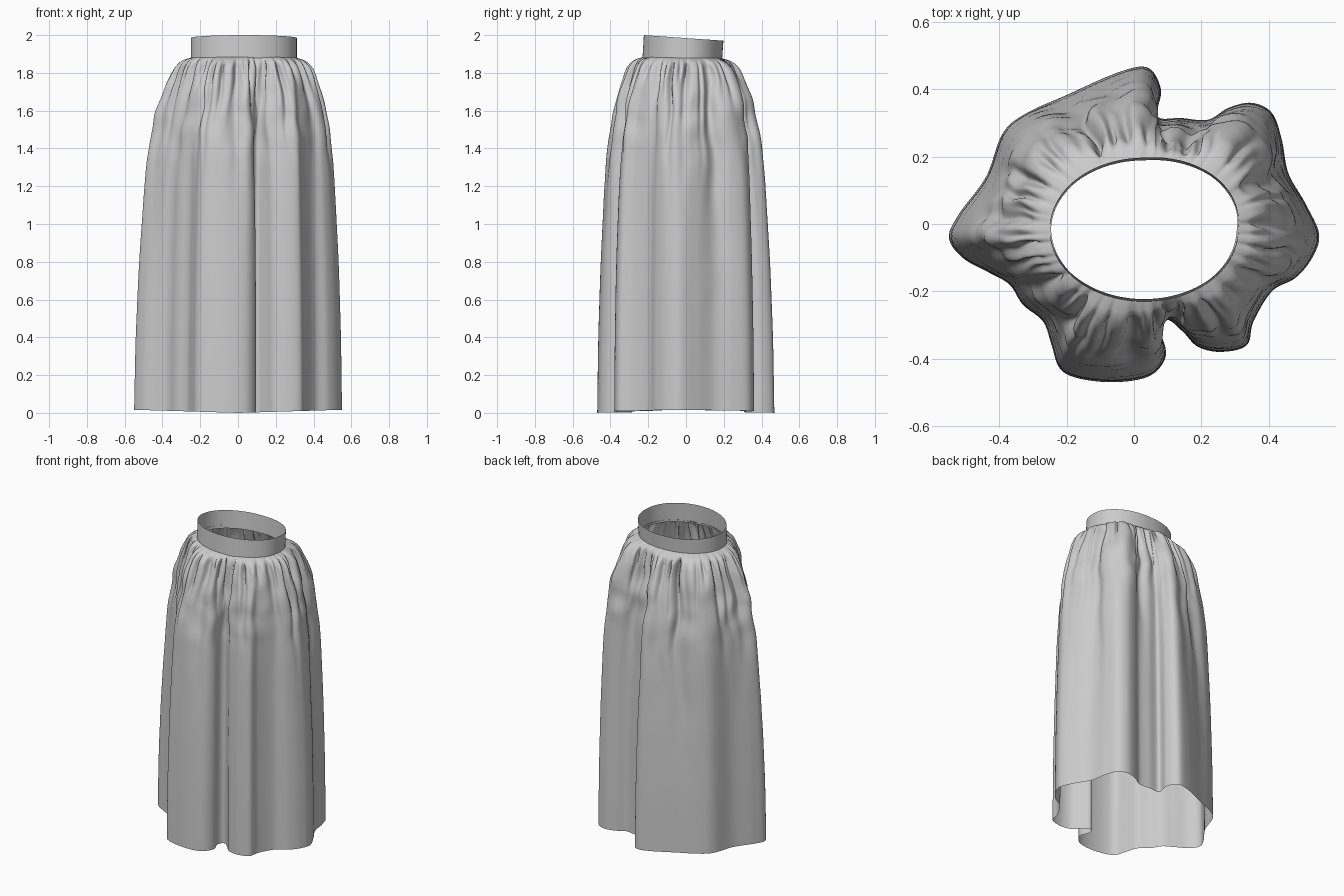
import bpy, bmesh, math, random
from mathutils import Vector, noise

if "Cube" in bpy.data.objects:
    bpy.data.objects.remove(bpy.data.objects["Cube"])

random.seed(7)
N = 480            # columns around the skirt
TAU = 2 * math.pi
TOP = 1.885        # where cloth meets the band

# hem outline seen from above, counter-clockwise from the right side
HEM = [(.55, -.03), (.51, .06), (.46, .15), (.44, .25), (.41, .33), (.35, .36), (.28, .345),
       (.22, .31), (.14, .315), (.07, .32), (.08, .40), (.04, .465), (-.05, .45), (-.2, .385),
       (-.32, .33), (-.39, .27), (-.44, .14), (-.52, .03), (-.55, -.04), (-.51, -.10),
       (-.43, -.145), (-.37, -.18), (-.33, -.24), (-.27, -.29), (-.245, -.36), (-.22, -.43),
       (-.16, -.46), (-.05, -.47), (.05, -.45), (.095, -.39), (.075, -.32), (.10, -.285),
       (.145, -.32), (.19, -.365), (.26, -.38), (.335, -.36), (.355, -.29), (.41, -.20),
       (.48, -.16), (.53, -.1)]
# height -> how far the cloth has spread from waist (0) to hem (1)
SPREAD = [(0, 1), (.4, .975), (.8, .92), (1.2, .83), (1.4, .755), (1.65, .56),
          (1.75, .43), (1.82, .32), (1.855, .24), (1.875, .14), (TOP, 0)]


def closed_spline(pts, n):
    """Catmull-Rom loop resampled evenly by arc length."""
    p = [Vector(q) for q in pts]
    m, fine = len(p), []
    for i in range(m):
        a, b, c, d = p[i - 1], p[i], p[(i + 1) % m], p[(i + 2) % m]
        for k in range(24):
            t = k / 24
            fine.append(.5 * (2 * b + (c - a) * t + (2 * a - 5 * b + 4 * c - d) * t * t
                              + (3 * b - a - 3 * c + d) * t ** 3))
    fine.append(fine[0])
    cum = [0]
    for a, b in zip(fine, fine[1:]):
        cum.append(cum[-1] + (b - a).length)
    out, j = [], 0
    for i in range(n):
        s = cum[-1] * i / n
        while cum[j + 1] < s:
            j += 1
        out.append(fine[j].lerp(fine[j + 1], (s - cum[j]) / (cum[j + 1] - cum[j])))
    return out


def interp(table, z):
    for (a, u), (b, v) in zip(table, table[1:]):
        if z <= b:
            return u + (v - u) * (z - a) / (b - a)
    return table[-1][1]


def smooth_spread(z):
    w = min(.08, max(0, TOP - z) * .5)
    return sum(interp(SPREAD, min(TOP, max(0, z + k * w))) for k in (-1, -.5, 0, .5, 1)) / 5


def waist(a):
    """Oval waist, a little squarer at the back right."""
    k = 1 + .05 * max(0, math.sin(2 * a)) * (math.sin(a) > 0)
    return Vector((.03 + .28 * k * math.cos(a), -.017 + .21 * k * math.sin(a)))


def build_rows(name, rows):
    """Skin a stack of closed rings into one open tube."""
    bm = bmesh.new()
    rings = [[bm.verts.new(p) for p in r] for r in rows]
    for lo, hi in zip(rings, rings[1:]):
        n = len(lo)
        for i in range(n):
            bm.faces.new((lo[i], lo[(i + 1) % n], hi[(i + 1) % n], hi[i]))
    me = bpy.data.meshes.new(name)
    bm.to_mesh(me)
    bm.free()
    me.polygons.foreach_set("use_smooth", [True] * len(me.polygons))
    ob = bpy.data.objects.new(name, me)
    bpy.context.collection.objects.link(ob)
    return ob


# match hem columns to waist angles (mix of arc length and direction)
hem = closed_spline(HEM, N)
angles = []
for i, p in enumerate(hem):
    arc = TAU * i / N
    pol = math.atan2(p.y / .21, p.x / .28)
    pol += TAU * round((arc - pol) / TAU)
    angles.append(.45 * arc + .55 * pol)

# gathers: narrow short creases plus fewer wide, long folds
pleats = []
for count, wide, deep, lengths in ((42, .033, .032, (.1, .16, .25, .4)),
                                   (17, .06, .034, (.4, .55, .8, 1.0))):
    for k in range(count):
        pleats.append((TAU * (k + random.uniform(-.38, .38)) / count,
                       wide * random.uniform(.7, 1.3), deep * random.uniform(.5, 1.4),
                       random.choice(lengths), random.uniform(-.1, .1)))


def gather(arc, z):
    depth = TOP - z
    arc += .05 * noise.noise(Vector((3 * math.cos(arc), 3 * math.sin(arc), z * 5))) * min(1, depth * 8)
    d = .016 * math.exp(-(depth / .5) ** 2)
    for a, w, amp, length, lean in pleats:
        fade = math.exp(-(depth / length) ** 2)
        if fade > .01:
            x = (arc - a - lean * depth + math.pi) % TAU - math.pi
            d -= amp * fade * math.exp(-(x / (w * (1 + .8 * depth))) ** 2)
    return d * min(1, depth / .06)


# skirt body
heights = [1.3 * i / 30 for i in range(30)] + [1.3 + (TOP - 1.3) * i / 50 for i in range(51)]
rows = []
for z in heights:
    s0 = smooth_spread(z)
    ring = []
    for h, a in zip(hem, angles):
        bulge = .1 * math.cos(a) + .3 * abs(math.sin(2 * a))
        ring.append((waist(a) * .985).lerp(h, s0 + bulge * s0 * (1 - s0)))
    row = []
    for i, p in enumerate(ring):
        t = (ring[(i + 2) % N] - ring[i - 2]).normalized()
        nrm = Vector((t.y, -t.x))
        off = gather(TAU * i / N, z)
        hip = math.exp(-((z - 1.6) / .2) ** 2)
        off += .018 * hip * noise.noise(Vector((p.x * 9, p.y * 9, z * 7)))
        q = p + nrm * off
        drop = max(0, 1 - z / .5)
        tilt = max(0, (z - 1.5) / .385)
        zz = z + drop * .015 * min(1, abs(q.x) / .5) - tilt * .02 * (q.y + .2)
        row.append((q.x, q.y, zz))
    rows.append(row)
build_rows("skirt_body", rows)

# waistband, slightly lower at the back
band = []
for f in (0, .04, .25, .5, .75, .96, 1):
    row = []
    for i in range(128):
        a = TAU * i / 128
        p = waist(a)
        drop = .03 * (.5 + .5 * math.sin(a))
        row.append((p.x, p.y + .008 * (f - .5), 1.87 + .13 * f - drop * (.5 + .5 * f)))
    band.append(row)
build_rows("waistband", band)
